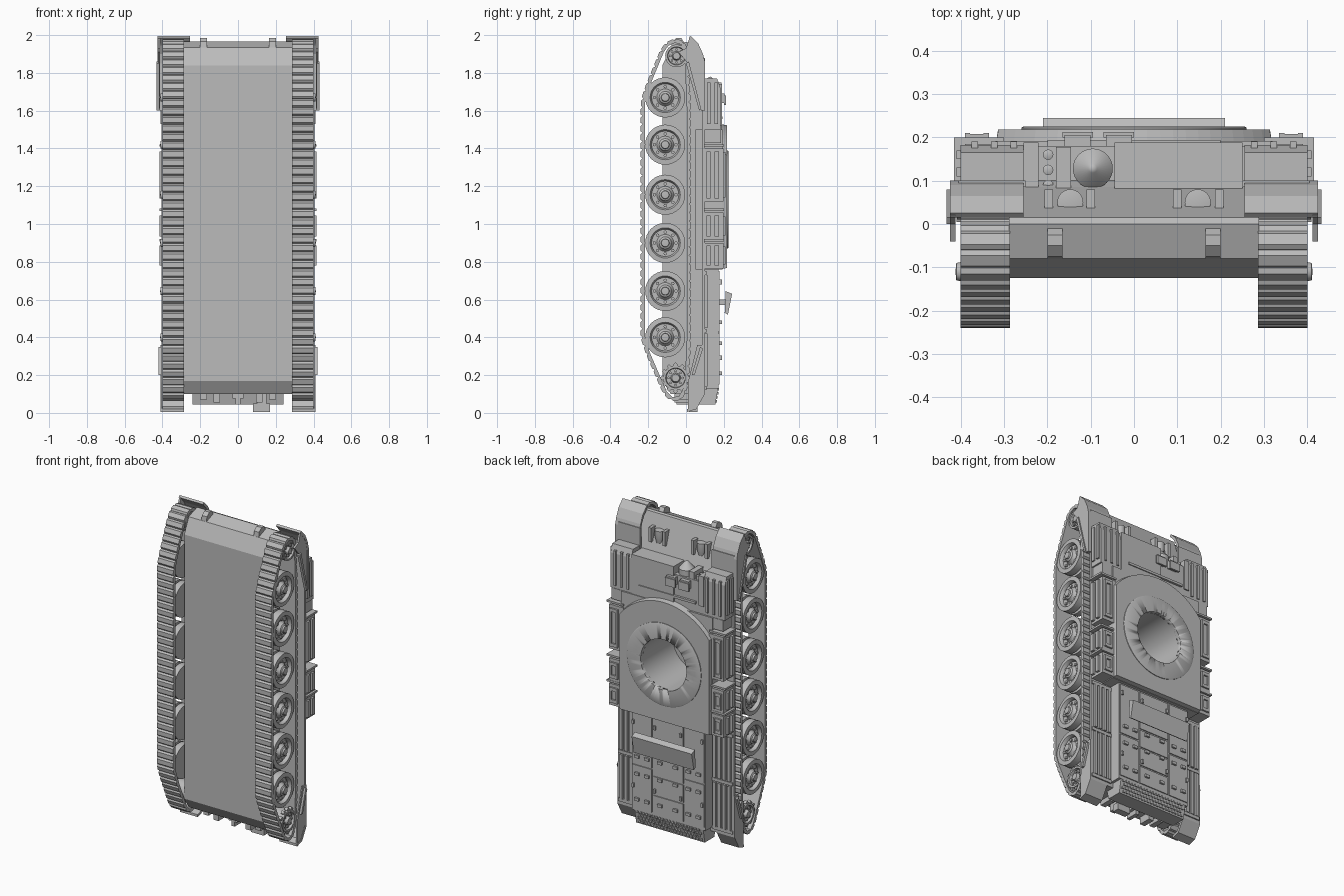
import bpy, bmesh, math
from mathutils import Vector, Matrix

if "Cube" in bpy.data.objects:
    bpy.data.objects.remove(bpy.data.objects["Cube"])

grey = bpy.data.materials.new("plain_grey")
grey.use_nodes = True
COLOUR = (0.5, 0.5, 0.5, 1)
grey.diffuse_color = COLOUR
grey.node_tree.nodes["Principled BSDF"].inputs["Base Color"].default_value = COLOUR


def finish(name, bm, smooth=False):
    bmesh.ops.recalc_face_normals(bm, faces=bm.faces)
    mesh = bpy.data.meshes.new(name)
    bm.to_mesh(mesh)
    bm.free()
    mesh.materials.append(grey)
    ob = bpy.data.objects.new(name, mesh)
    bpy.context.collection.objects.link(ob)
    if smooth:
        bpy.ops.object.select_all(action="DESELECT")
        ob.select_set(True)
        bpy.context.view_layer.objects.active = ob
        bpy.ops.object.shade_smooth_by_angle(angle=math.radians(35))
    return ob


def add_prism(bm, lower, upper):
    a = [bm.verts.new(p) for p in lower]
    b = [bm.verts.new(p) for p in upper]
    bm.faces.new(a)
    bm.faces.new(b[::-1])
    for i in range(len(a)):
        j = (i + 1) % len(a)
        bm.faces.new((a[i], b[i], b[j], a[j]))


def add_box(bm, x0, x1, y0, y1, z0, z1):
    ring = [(x0, z0), (x1, z0), (x1, z1), (x0, z1)]
    add_prism(bm, [(x, y0, z) for x, z in ring], [(x, y1, z) for x, z in ring])


def boxes(name, items, mirror=False):
    bm = bmesh.new()
    for b in items:
        add_box(bm, *b)
        if mirror:
            add_box(bm, -b[1], -b[0], *b[2:])
    return finish(name, bm)


def side_prism(name, profile, x0, x1, mirror=False):
    """Extrude a (y, z) profile across x."""
    bm = bmesh.new()
    for s in (1, -1) if mirror else (1,):
        add_prism(bm, [(s * x0, y, z) for y, z in profile], [(s * x1, y, z) for y, z in profile])
    return finish(name, bm)


def lathe(name, profile, centre, axis="X", sign=1, steps=32):
    """Turn a (distance along axis, radius) profile round an axis."""
    bm = bmesh.new()
    pts = [bm.verts.new((0, r, d)) for d, r in profile]
    edges = [bm.edges.new(p) for p in zip(pts, pts[1:])]
    bmesh.ops.spin(bm, geom=pts + edges, cent=(0, 0, 0), axis=(0, 0, 1),
                   angle=math.tau, steps=steps, use_duplicate=False)
    bmesh.ops.remove_doubles(bm, verts=bm.verts, dist=1e-5)
    target = {"X": (sign, 0, 0), "Y": (0, sign, 0), "Z": (0, 0, sign)}[axis]
    rot = Vector((0, 0, 1)).rotation_difference(Vector(target)).to_matrix().to_4x4()
    bm.transform(Matrix.Translation(centre) @ rot)
    return finish(name, bm, True)


def knobs(name, centre, ring, r, length, count, steps=8):
    """Ring of small studs pointing along x."""
    bm = bmesh.new()
    s = 1 if centre[0] > 0 else -1
    for i in range(count):
        a = math.tau * i / count
        at = Vector(centre) + Vector((0, ring * math.cos(a), ring * math.sin(a)))
        bmesh.ops.create_cone(bm, cap_ends=True, segments=steps, radius1=r, radius2=r, depth=length,
                              matrix=Matrix.Translation(at) @ Matrix.Rotation(s * math.pi / 2, 4, "Y"))
    return finish(name, bm)


# Hull, upper deck and turret plate with its deep round opening
hull = side_prism("lower_hull", [(-.125, .17), (-.125, 1.84), (-.08, 1.935), (0, 1.965), (.015, 1.96),
                                 (.085, 1.74), (.1, 1.7), (.1, .1), (-.08, .1)], -.288, .288)
deck = boxes("upper_deck", [(-.257, .257, .05, .172, .13, .8)])
fighting = boxes("fighting_compartment", [(-.32, .32, .05, .192, .76, 1.5)])
front = boxes("front_compartment", [(-.255, .255, .05, .18, 1.45, 1.7), (-.045, .25, .06, .188, 1.45, 1.75)])
arc = [(-.32, .76), (.32, .76)]
for i in range(25):
    a = math.radians(37 + 106 * i / 24)
    arc.append((.4 * math.cos(a), 1.13 + .4 * math.sin(a)))
bm = bmesh.new()
add_prism(bm, [(x, .18, z) for x, z in arc], [(x * .98, .218, 1.13 + (z - 1.13) * .98) for x, z in arc])
plate = finish("turret_plate", bm)
ring = lathe("turret_ring", [(.2, 0), (.2, .26), (.222, .26), (.225, .255), (.225, 0)], (0, 0, 1.13), "Y", steps=64)
cutter = lathe("opening_cutter", [(-.1, 0), (-.1, .16), (.3, .16), (.3, 0)], (0, 0, 1.13), "Y", steps=64)
for ob in (hull, fighting, plate, ring):
    mod = ob.modifiers.new("opening", "BOOLEAN")
    mod.object, mod.operation, mod.solver = cutter, "DIFFERENCE", "EXACT"
cutter.hide_render = True
cutter.hide_viewport = True
cutter.hide_set(True)

# Fenders, mudguards and their angled straps
boxes("fender", [(.25, .405, .085, .1, .1, 1.88)], True)
guard = [(.1, 1.6), (.1, 1.86), (.09, 1.9), (.065, 1.955), (.025, 1.995), (.015, 1.985),
         (.05, 1.945), (.075, 1.9), (.085, 1.85), (.085, 1.6)]
side_prism("front_mudguard", guard, .255, .425, True)
side_prism("front_mudguard_cheek", [(-.04, 1.91), (0, 1.93), (.02, 1.992), (.065, 1.95), (.095, 1.88),
                                    (.095, 1.6), (.08, 1.6), (.01, 1.85)], .412, .424, True)
rear = [(.1, .36), (.1, .1), (.055, .02), (.005, .005), (.005, .02), (.045, .035), (.085, .11), (.085, .36)]
side_prism("rear_mudguard", rear, .285, .41, True)
side_prism("rear_mudguard_cheek", [(.095, .36), (.095, .1), (.055, .025), (.01, .01), (.01, .16),
                                   (.06, .36)], .4, .408, True)
side_prism("front_strap", [(.0, 1.85), (.015, 1.86), (.08, 1.61), (.07, 1.6)], .415, .432, True)
side_prism("rear_strap", [(.03, .2), (.045, .2), (.09, .34), (.075, .35)], .4, .422, True)

# Tracks: shaped links laid along a closed path
path = [Vector(p) for p in [(-.226, .4), (-.226, 1.65), (-.205, 1.72), (-.12, 1.925), (-.09, 1.96),
                            (-.045, 1.972), (-.01, 1.95), (.0, 1.89), (.013, 1.6), (.013, .4), (0, .14),
                            (-.03, .08), (-.07, .07), (-.11, .11), (-.205, .33)]]
spans = list(zip(path, path[1:] + path[:1]))
total = sum((b - a).length for a, b in spans)
LINKS = 88
pitch = total / LINKS


def along(d):
    d %= total
    for a, b in spans:
        if d <= (b - a).length:
            return a + (b - a).normalized() * d
        d -= (b - a).length
    return path[0]


bm = bmesh.new()
for i in range(LINKS):
    a, b = along(i * pitch), along((i + 1) * pitch)
    t, mid = (b - a).normalized(), (a + b) / 2
    n = Vector((-t.y, t.x))
    if abs(t.y) > .99:
        n = Vector((-math.copysign(1, t.y), 0))
    shape = [(-.5, -.008), (-.5, .004), (-.3, .014), (.3, .014), (.5, .004), (.5, -.008)]
    pts = [mid + t * (u * pitch) + n * v for u, v in shape]
    for s in (1, -1):
        add_prism(bm, [(s * .286, p.x, p.y) for p in pts], [(s * .4, p.x, p.y) for p in pts])
finish("tracks", bm)

# Road wheels, sprockets and idlers
WHEEL = [(.295, 0), (.295, .106), (.335, .106), (.335, .08), (.35, .08), (.35, .106), (.395, .106),
         (.397, .08), (.392, .076), (.375, .072), (.375, .045), (.385, .035), (.395, .032), (.4, .022),
         (.41, .02), (.412, 0)]
for s, side in ((1, "left"), (-1, "right")):
    for z in (1.67, 1.42, 1.155, .9, .645, .4):
        lathe(f"road_wheel_{side}", WHEEL, (0, -.11, z), "X", s)
        knobs(f"wheel_bolts_{side}", (s * .376, -.11, z), .057, .009, .014, 8)
    for name, y, z, k, teeth in (("sprocket", -.055, .185, .066, 12), ("idler", -.05, 1.89, .06, 0)):
        lathe(f"{name}_{side}", [(.29, 0), (.29, k), (.395, k), (.395, k * .8), (.38, k * .75),
                                 (.38, k * .4), (.4, k * .3), (.4, 0)], (0, y, z), "X", s)
        knobs(f"{name}_bolts_{side}", (s * .383, y, z), k * .57, .007, .012, 8)
        if teeth:
            knobs(f"{name}_teeth_{side}", (s * .38, y, z), k + .004, .013, .02, teeth, 4)

# Fender stowage: front lockers and long side bins with raised frames
side_prism("front_locker", [(.09, 1.5), (.09, 1.77), (.165, 1.77), (.182, 1.72), (.182, 1.5)], .255, .4, True)
boxes("front_locker_ribs", [(.27 + .045 * i, .285 + .045 * i, .17, .19, 1.52, 1.74) for i in range(3)]
      + [(.395, .41, y, y + .02, 1.53, 1.75) for y in (.11, .15)], True)
bins = [(1.12, 1.4), (.92, 1.06), (.765, .9)]
boxes("side_bins", [(.3, .4, .095, .198, a, b) for a, b in bins], True)
boxes("side_bin_frames", [(.395, .415, y, y + .022, a + .015, b - .015) for a, b in bins for y in (.108, .152)]
      + [(.335, .39, .19, .208, z, z + .02) for a, b in bins for z in (a + .02, b - .04)]
      + [(x, x + .012, .19, .21, a + .02, b - .02) for a, b in bins for x in (.335, .378)], True)
boxes("bin_brackets", [(.3, .415, .095, .2, z, z + .012) for z in (1.07, .908, 1.41)], True)
boxes("shoulder_box", [(.3, .39, .095, .185, 1.43, 1.5)], True)

# Rear fender slats
boxes("fender_slats", [(.265 + .034 * i, .285 + .034 * i, .095, .113, a, b)
                       for i in range(4) for a, b in ((.14, .42), (.45, .73))], True)
boxes("slat_bands", [(.258, .4, .095, .108, z, z + .02) for z in (.12, .425, .73)], True)

# Engine deck panels, hinges and cross bar
boxes("deck_side_panels", [(.115, .25, .165, .178, a, b) for a, b in ((.15, .42), (.43, .75))], True)
boxes("deck_centre_panels", [(-.105, .105, .165, .178, a, b)
                             for a, b in ((.15, .26), (.27, .38), (.39, .5), (.51, .75))])
boxes("deck_hinges", [(x, x + .03, .17, .19, z, z + .018) for x in (.04, .13, .2) for z in (.2, .36, .47)]
      + [(x, x + .012, .17, .19, z, z + .025) for x in (.085, .235) for z in (.28, .68)], True)
side_prism("deck_cross_bar", [(.205, .53), (.222, .52), (.244, .63), (.21, .645)], -.21, .21)
boxes("cross_bar_posts", [(.13, .15, .16, .215, .57, .6)], True)

# Rear overhang with mesh grille, hooks and box
side_prism("rear_overhang", [(.172, .14), (.155, .045), (.06, .045), (.04, .12)], -.24, .24)
bm = bmesh.new()
for row in range(4):
    z = .055 + .021 * row
    for i in range(20):
        x = -.226 + .0226 * i + (.011 if row % 2 else 0)
        y = .155 + (z - .045) * .18
        add_box(bm, x, x + .013, y - .01, y + .007, z, z + .013)
finish("rear_grille", bm)
boxes("rear_hooks", [(.165, .2, -.06, .02, .07, .11), (.095, .13, -.06, .02, .055, .11)], True)
boxes("rear_coupling", [(-.03, .03, -.05, .03, .075, .11), (-.012, .012, -.05, .03, .045, .08)])
boxes("rear_box", [(.08, .17, .015, .06, .005, .05), (.1, .15, .02, .06, .04, .12)])

# Bow: tow hooks, headlights, ball mount and vision blocks
side_prism("tow_hooks", [(-.08, 1.93), (-.075, 1.965), (-.05, 1.985), (-.025, 1.985), (-.01, 1.96)], .165, .2, True)
for s, side in ((1, "left"), (-1, "right")):
    lathe(f"headlight_{side}", [(1.8, 0), (1.8, .02), (1.84, .03), (1.88, .03), (1.885, 0)],
          (s * .147, .05, 0), "Z")
boxes("headlight_guards", [(x, x + .02, .015, .08, 1.8, 1.89) for x in (.09, .187)], True)
lathe("ball_mount", [(1.68, 0), (1.68, .046), (1.735, .046), (1.775, .01), (1.78, 0)], (-.095, .128, 0), "Z")
boxes("bow_fittings", [(-.18, -.145, .07, .178, 1.68, 1.745), (-.255, -.22, .07, .188, 1.55, 1.74)])
for y in (.09, .125, .16):
    lathe("bow_stud", [(1.69, 0), (1.69, .012), (1.725, .012), (1.73, 0)], (-.198, y, 0), "Z", steps=12)
boxes("vision_blocks", [(x, x + .06, .17, .205, 1.64, 1.69) for x in (-.16, -.065)]
      + [(x - .005, x + .065, .2, .212, 1.63, 1.68) for x in (-.16, -.065)])
boxes("bow_plate_seam", [(-.2, .2, .18, .194, 1.555, 1.57)])
